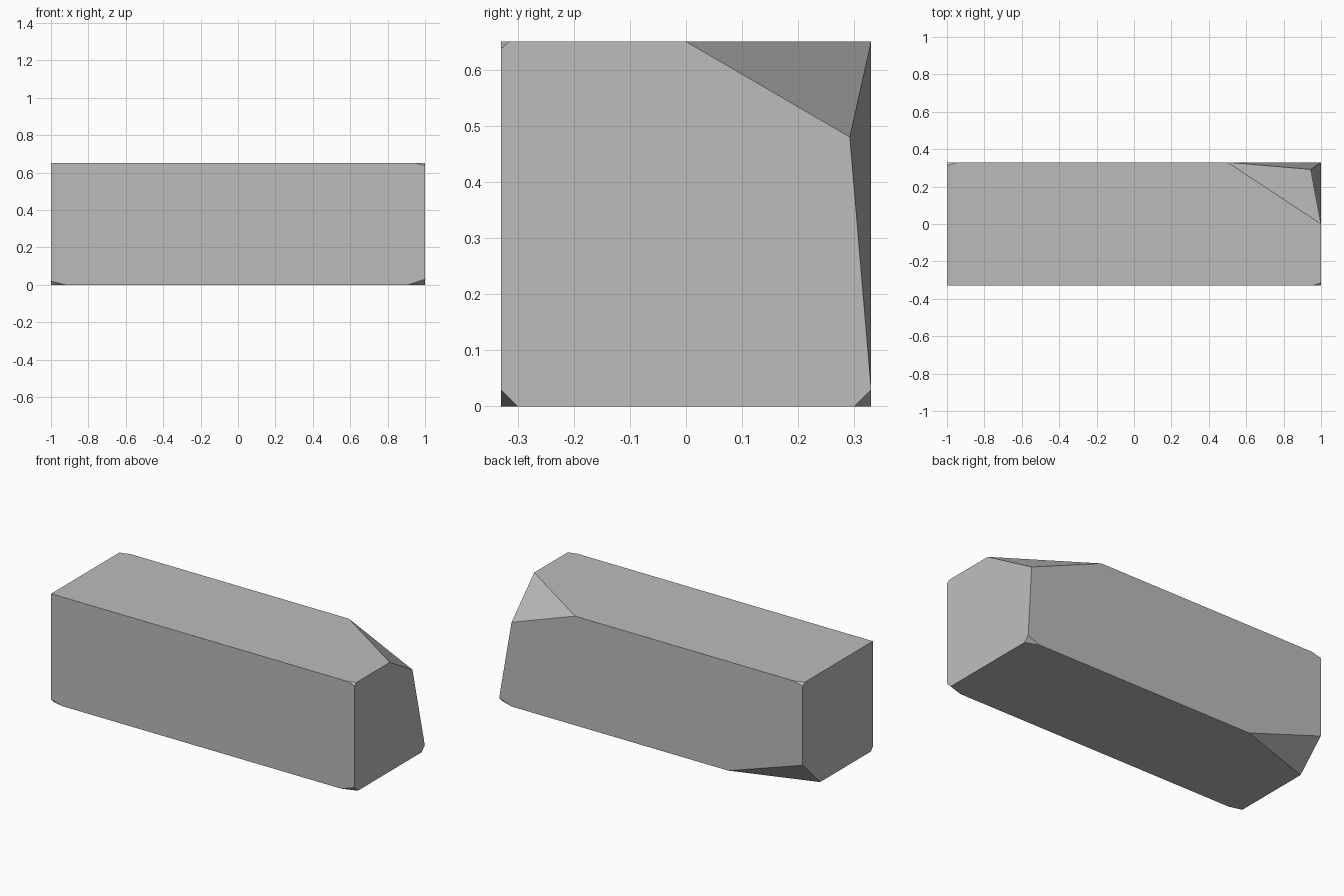
import bpy, bmesh
from mathutils import Vector

if "Cube" in bpy.data.objects:
    bpy.data.objects.remove(bpy.data.objects["Cube"])

HX, HY, H = 1.0, 0.33, 0.65   # half length, half width, height

mat = bpy.data.materials.new("stone grey")
mat.diffuse_color = (0.5, 0.5, 0.5, 1)
mat.use_nodes = True
mat.node_tree.nodes["Principled BSDF"].inputs["Base Color"].default_value = mat.diffuse_color

# Plain beam standing on the ground
bm = bmesh.new()
bmesh.ops.create_cube(bm, size=1)
for v in bm.verts:
    v.co = Vector((v.co.x * 2 * HX, v.co.y * 2 * HY, (v.co.z + 0.5) * H))


def chip(sx, sy, top, dx, dy, dz):
    """Slice one corner off, leaving a flat triangular facet."""
    sz = 1 if top else -1
    corner = Vector((sx * HX, sy * HY, H if top else 0))
    normal = Vector((sx / dx, sy / dy, sz / dz)).normalized()
    cut = bmesh.ops.bisect_plane(
        bm, geom=bm.verts[:] + bm.edges[:] + bm.faces[:], dist=1e-5,
        plane_co=corner - Vector((sx * dx, 0, 0)), plane_no=normal,
        clear_outer=True)
    edges = [e for e in cut["geom_cut"] if isinstance(e, bmesh.types.BMEdge)]
    bmesh.ops.holes_fill(bm, edges=edges, sides=0)


# Two large broken corners and the small chips
chip(1, 1, True, 0.5, 0.33, 0.17)
chip(-1, 1, False, 0.49, 0.165, 0.163)
chip(1, -1, False, 0.09, 0.03, 0.03)
chip(1, 1, False, 0.08, 0.03, 0.03)
chip(-1, -1, False, 0.075, 0.02, 0.02)
chip(1, -1, True, 0.05, 0.015, 0.013)
chip(-1, 1, True, 0.06, 0.018, 0.015)

# The largest broken corner is worn inward
target = Vector((HX, HY, H - 0.17))
worn = min(bm.verts, key=lambda v: (v.co - target).length)
worn.co = Vector((0.945, 0.292, 0.48))

bmesh.ops.recalc_face_normals(bm, faces=bm.faces[:])
mesh = bpy.data.meshes.new("chipped_block")
bm.to_mesh(mesh)
bm.free()
mesh.materials.append(mat)
block = bpy.data.objects.new("chipped_block", mesh)
bpy.context.collection.objects.link(block)
